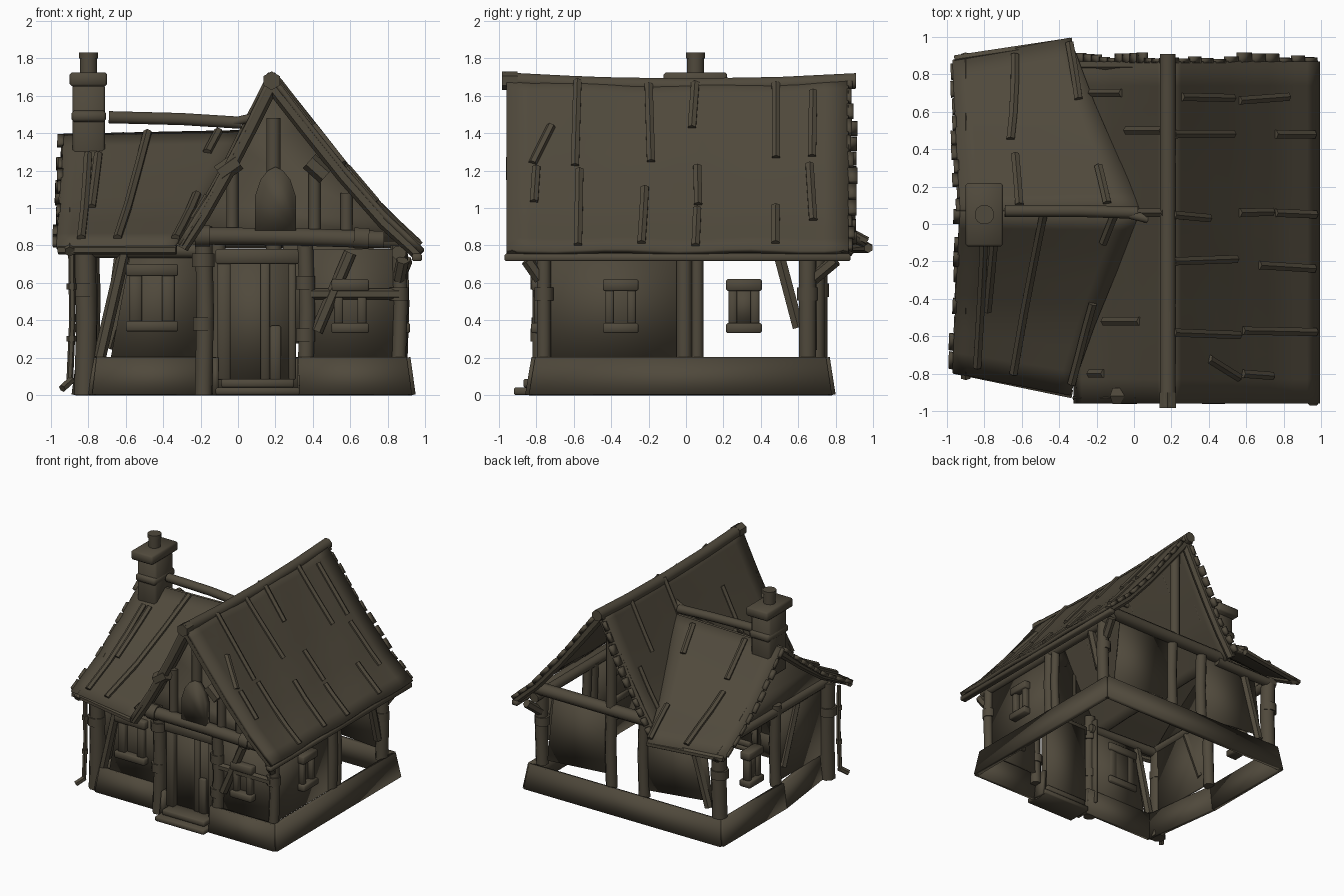
import bpy, bmesh, math, random
from mathutils import Vector

if "Cube" in bpy.data.objects:
    bpy.data.objects.remove(bpy.data.objects["Cube"])

random.seed(4)
mat = bpy.data.materials.new("weathered_wood")
mat.diffuse_color = (0.08, 0.067, 0.045, 1)
mat.use_nodes = True
mat.node_tree.nodes["Principled BSDF"].inputs["Base Color"].default_value = mat.diffuse_color


def finish(name, bm, angle=40):
    bmesh.ops.recalc_face_normals(bm, faces=bm.faces)
    me = bpy.data.meshes.new(name)
    bm.to_mesh(me)
    bm.free()
    for p in me.polygons:
        p.use_smooth = True
    me.set_sharp_from_angle(angle=math.radians(angle))
    me.materials.append(mat)
    ob = bpy.data.objects.new(name, me)
    bpy.context.collection.objects.link(ob)
    return ob


def thicken(ob, th):
    m = ob.modifiers.new("thickness", 'SOLIDIFY')
    m.thickness = th
    m.offset = 0


def log(name, pts, r, n=8):
    pts = [Vector(p) for p in pts]
    d = (pts[-1] - pts[0]).normalized()
    u = d.cross(Vector((0, 0, 1)) if abs(d.z) < 0.9 else Vector((1, 0, 0))).normalized()
    v = d.cross(u)
    bm = bmesh.new()
    rings = []
    for p in pts:
        rings.append([bm.verts.new(p + r * (u * math.cos(a) + v * math.sin(a)))
                      for a in (math.tau * (i + .5) / n for i in range(n))])
    for a, b in zip(rings, rings[1:]):
        for i in range(n):
            bm.faces.new((a[i], a[(i + 1) % n], b[(i + 1) % n], b[i]))
    bm.faces.new(rings[0])
    bm.faces.new(rings[-1])
    return finish(name, bm, 50)


def box(name, x0, x1, y0, y1, z0, z1, bev=.008):
    bm = bmesh.new()
    bmesh.ops.create_cube(bm, size=1)
    for w in bm.verts:
        w.co = ((x0 + x1) / 2 + w.co.x * (x1 - x0), (y0 + y1) / 2 + w.co.y * (y1 - y0),
                (z0 + z1) / 2 + w.co.z * (z1 - z0))
    bmesh.ops.bevel(bm, geom=bm.edges[:], offset=bev, segments=1, affect='EDGES')
    return finish(name, bm, 50)


def panel(name, pts, th=.02):
    bm = bmesh.new()
    bm.faces.new([bm.verts.new(p) for p in pts])
    thicken(finish(name, bm), th)


def sheet(name, fn, patches, th=.03):
    bm = bmesh.new()
    for u0, u1, v0, v1, nu, nv in patches:
        g = [[bm.verts.new(fn(u0 + (u1 - u0) * i / nu, v0 + (v1 - v0) * j / nv))
              for j in range(nv + 1)] for i in range(nu + 1)]
        for i in range(nu):
            for j in range(nv):
                bm.faces.new((g[i][j], g[i + 1][j], g[i + 1][j + 1], g[i][j + 1]))
    thicken(finish(name, bm), th)


def at(P, t):
    k = min(max(int(t * (len(P) - 1)), 0), len(P) - 2)
    f = t * (len(P) - 1) - k
    return [a + (b - a) * f for a, b in zip(P[k], P[k + 1])]


# roof profiles: main (x,z) right and left, wing (y,z) front and back
PR = [(.18, 1.68), (.36, 1.45), (.56, 1.2), (.78, .95), (.985, .765)]
PL = [(.18, 1.68), (.02, 1.36), (-.14, 1.06), (-.31, .8)]
WF = [(.07, 1.385), (-.2, 1.18), (-.5, .97), (-.85, .79)]
WB = [(.07, 1.385), (.32, 1.18), (.6, .97), (.93, .79)]


def main(P):
    def f(t, y):
        x, z = at(P, t)
        return Vector((x, y, z + .03 * y * y * (1 - t) + .006 * math.sin(9 * y + 5 * t)))
    return f


def wing(P, sgn):
    def f(t, s):
        y, z = at(P, t)
        xl, xr = -.93 - .04 * t, .05 - .39 * t
        return Vector((xl + (xr - xl) * s, y + sgn * t * .06 * (2 * s - 1), z + .02 * s * (1 - t)))
    return f


def ragged(e0, step, lo, hi, n):
    out = []
    for i in range(n):
        a = i / n
        out.append((a, a + .8 / n, e0, e0 + step * random.uniform(lo, hi), 1, 1))
    return out


# main and wing roof sheets with ragged shingle ends
MR, ML, FW, BW = main(PR), main(PL), wing(WF, -1), wing(WB, 1)
for nm, fn in (("main_roof_right", MR), ("main_roof_left", ML)):
    sheet(nm, fn, [(0, 1, -.96, .87, 12, 14)] + ragged(.86, 1, .02, .06, 12))
for nm, fn in (("wing_roof_front", FW), ("wing_roof_back", BW)):
    sheet(nm, fn, [(0, 1, 0, 1, 9, 8)] + ragged(0.01, -1, .01, .05, 10))

# ridge logs
log("main_ridge", [(.18, y, 1.65 + .035 * y * y) for y in (-.97, -.5, 0, .5, .91)], .045)
log("wing_ridge", [(-.69, .07, 1.485), (-.3, .07, 1.475), (.02, .06, 1.455)], .035)
log("wing_ridge_tail", [(-.02, .05, 1.46), (.15, .01, 1.5)], .025)

# battens lying on the roofs
UP = Vector((0, 0, .02))


def batten(name, fn, v, t0, t1, r=.025, dv=0):
    log(name, [fn(t0 + (t1 - t0) * k / 3, v + dv * k / 3) + UP for k in range(4)], r, 6)


for y, t0, t1 in ((-.58, .04, .5), (-.57, .52, .98), (-.2, .04, .48), (-.22, .62, .97), (.05, .04, .3),
                  (.06, .5, .7), (.06, .72, .98), (.48, .04, .46), (.48, .72, .97), (.68, .1, .46),
                  (.66, .5, .8), (-.8, .52, .7)):
    batten("main_batten_right", MR, y, t0, t1, dv=random.uniform(-.02, .02))
batten("main_batten_slanted", MR, -.72, .3, .5, dv=-.1)
for y, t0, t1 in ((.7, .5, .85), (.5, .05, .45), (-.52, .3, .7), (-.8, .7, .85), (.06, .03, .3)):
    batten("main_batten_left", ML, y, t0, t1)
for s, t0, t1, dv in ((.15, .2, .95, .05), (.21, .2, .65, .02), (.46, .02, .95, .04), (.85, .02, .2, 0),
                      (.93, .55, .95, .05)):
    batten("wing_batten_front", FW, s, t0, t1, dv=dv)
for s, t0, t1, dv in ((.33, .04, .4, .04), (.36, .5, .97, .16), (.82, .05, .3, .04), (.9, .7, .98, .08)):
    batten("wing_batten_back", BW, s, t0, t1, dv=dv)

# eave boards
box("eave_board_right", .93, .985, -.97, .88, .715, .755)
log("eave_pole_front", [(-.96, -.78, .775), (-.33, -.91, .775)], .025, 6)
log("eave_pole_back", [(-.96, .88, .785), (-.33, .975, .785)], .025, 6)

# barge boards on both gables, with collars
for y in (-.93, .84):
    for P in (PR, PL):
        log("barge_board", [(at(P, t)[0], y, at(P, t)[1] - .03) for t in (0, .25, .5, .75, .98)], .035, 6)
for a, b in (((-.1, 1.18), (.0, 1.25)), ((.38, 1.25), (.47, 1.17))):
    log("barge_collar", [(a[0], -.92, a[1]), (b[0], -.92, b[1])], .05, 6)
log("finial", [(.18, -.985, 1.68), (.18, -.9, 1.68)], .05, 6)
for p in (WF, WB):
    log("wing_barge", [(-.9, at(p, t)[0], at(p, t)[1] - .04) for t in (0, .33, .66, .97)], .03, 6)

# chimney
box("chimney_shaft", -.885, -.71, -.06, .17, 1.15, 1.66, .015)
box("chimney_course", -.89, -.705, -.08, .19, 1.46, 1.52, .015)
box("chimney_cap", -.9, -.7, -.12, .22, 1.65, 1.725, .012)
log("chimney_pot", [(-.8, .05, 1.7), (-.8, .05, 1.82)], .047, 12)
log("chimney_pot_rim", [(-.8, .05, 1.8), (-.8, .05, 1.83)], .053, 12)

# stone plinth, slightly battered
ring = [(.33, -.84), (.93, -.84), (.93, .78), (-.87, .78), (-.87, -.05), (-.78, -.74), (-.12, -.74)]
for (ax, ay), (bx, by) in zip(ring, ring[1:]):
    panel("plinth", [(ax, ay, 0), (bx, by, 0), (bx * .97, by * .96, .2), (ax * .97, ay * .96, .2)], .04)
for x in (-.12, .33):
    panel("plinth_return", [(x, -.72, 0), (x, -.84, 0), (x, -.81, .2), (x, -.7, .2)], .03)

# door, frame and steps
box("lower_step", -.12, .33, -.92, -.7, 0, .04)
box("upper_step", -.09, .3, -.87, -.7, .04, .085)
panel("door_leaf", [(-.1, -.73, .08), (.3, -.72, .08), (.3, -.72, .74), (-.1, -.73, .74)])
box("door_plank", .17, .23, -.76, -.72, .08, .37)
box("door_plank_tall", .12, .17, -.755, -.72, .08, .72)
box("door_jamb_left", -.11, -.04, -.79, -.72, .08, .74)
box("door_jamb_right", .27, .31, -.78, -.72, .08, .74)
box("door_lintel", -.12, .33, -.8, -.72, .7, .78)

# posts (x, y, radius, bottom, top) and their collars
for x, y, r, z0, z1 in ((-.82, -.68, .06, 0, .8), (-.185, -.77, .05, 0, .9), (.36, -.78, .045, .1, .8),
                        (.86, -.76, .04, .18, .8), (.86, -.01, .045, .18, .76), (.86, .06, .035, .18, .76),
                        (.86, .65, .05, .18, .8), (.19, .7, .045, .18, .85), (-.11, .7, .045, .18, .85),
                        (-.8, .7, .06, .18, .82), (-.8, -.03, .045, .18, .85)):
    log("post", [(x, y, z0), (x + .01, y, (z0 + z1) / 2), (x, y, z1)], r)
for x, y, r, z in ((-.82, -.68, .07, .56), (-.185, -.77, .06, .38), (-.185, -.77, .065, .72), (.36, -.78, .055, .32),
                   (.86, -.76, .055, .54), (.86, .65, .06, .54), (-.8, .7, .07, .56), (.36, -.78, .055, .6)):
    log("post_collar", [(x, y, z - .035), (x, y, z + .035)], r)

# horizontal beams and braces
log("front_beam", [(-.2, -.83, .85), (.3, -.83, .845), (.78, -.83, .83)], .05)
log("front_beam_left_end", [(-.23, -.83, .85), (-.15, -.83, .85)], .06)
log("front_beam_right_end", [(.62, -.83, .84), (.7, -.83, .835)], .06)
log("back_beam", [(.86, .72, .83), (-.3, .72, .83)], .05)
log("wing_back_beam", [(-.25, .72, .79), (-.84, .72, .79)], .04)
log("wing_front_beam", [(-.86, -.68, .77), (-.15, -.72, .77)], .04)
log("right_plate", [(.86, -.83, .76), (.86, .76, .76)], .04)
log("left_plate", [(-.8, -.7, .79), (-.8, .74, .79)], .04)
for a, b in (((-.74, -.7, .2), (-.61, -.7, .76)), ((.42, -.79, .34), (.6, -.79, .76)), ((.86, .6, .36), (.86, .5, .74)),
             ((.86, .68, .62), (.9, .8, .72)), ((.86, -.78, .62), (.88, -.85, .72)),
             ((-.7, .7, .25), (-.55, .7, .76)), ((-.8, -.12, .3), (-.8, -.3, .76))):
    log("brace", [a, b], .034, 6)
log("bay_rail", [(.38, -.79, .54), (.86, -.79, .54)], .03, 6)


# window frames: lintel, sill, two jambs; along x or along y
def window(name, c, half, z0, z1, plane, axis):
    def part(nm, a0, a1, q0, q1, d):
        if axis == 'x':
            box(nm, a0, a1, plane - d, plane + d, q0, q1)
        else:
            box(nm, plane - d, plane + d, a0, a1, q0, q1)
    part(name + "_lintel", c - half, c + half, z1 - .065, z1, .045)
    part(name + "_sill", c - half, c + half, z0, z0 + .055, .05)
    for s in (-1, 1):
        m = c + s * half * .62
        part(name + "_jamb", m - half * .24, m + half * .24, z0 + .04, z1 - .05, .03)


window("front_left_window", -.46, .14, .34, .7, -.72, 'x')
window("front_right_window", .6, .1, .33, .62, -.78, 'x')
window("right_window", -.35, .095, .33, .62, .87, 'y')
window("left_window", .31, .095, .33, .62, -.82, 'y')
panel("left_window_shutter", [(-.82, .23, .37), (-.82, .39, .37), (-.82, .39, .58), (-.82, .23, .58)])

# wall panels, left partly open as in the frame
panel("wall_left", [(-.79, -.66, .2), (-.79, -.04, .2), (-.79, -.04, .8), (-.79, -.66, .8)])
panel("wall_front_left", [(-.68, -.7, .2), (-.2, -.71, .2), (-.2, -.71, .78), (-.57, -.7, .78)])
panel("wall_front_left_side", [(-.185, -.68, .1), (-.185, -.77, .1), (-.185, -.77, .85), (-.185, -.68, .85)])
panel("wall_back_right", [(.78, .69, .24), (.24, .69, .28), (.24, .69, .82), (.72, .69, .82)])
panel("wall_back_left", [(-.14, .69, .24), (-.72, .69, .3), (-.66, .69, .76), (-.14, .69, .8)])
panel("wall_front_right", [(.36, -.76, .18), (.85, -.76, .18), (.85, -.76, .78), (.36, -.76, .78)])
panel("wall_right", [(.85, -.75, .18), (.85, -.02, .18), (.85, -.02, .76), (.85, -.75, .76)])
panel("wing_gable_wall", [(-.79, -.66, .8), (-.79, .7, .8), (-.79, .55, .97), (-.79, .07, 1.34), (-.79, -.45, .97)])

# front gable wall with timbers and pointed window
panel("front_gable_wall", [(-.27, -.78, .82), (.9, -.78, .82), (.76, -.78, .94), (.55, -.78, 1.18),
                           (.35, -.78, 1.43), (.18, -.78, 1.65), (.01, -.78, 1.31), (-.14, -.78, 1.03)])
log("gable_king_post", [(.19, -.81, .9), (.19, -.81, 1.48)], .04)
for x, z in ((-.03, 1.24), (.41, 1.24), (.58, 1.08)):
    log("gable_stud", [(x, -.8, .86), (x, -.8, z)], .035)
arch = [(.09, .88), (.09, 1.06), (.12, 1.15), (.16, 1.2), (.2, 1.22), (.24, 1.2), (.28, 1.15), (.31, 1.06), (.31, .88)]
panel("gable_window", [(x, -.84, z) for x, z in arch], .05)
log("back_king_post", [(.18, .72, .85), (.18, .72, 1.6)], .04)

# drain pipe on the left corner
log("drain_pipe", [(-.9, -.73, .06), (-.885, -.73, .4), (-.89, -.73, .76)], .018, 6)
log("drain_outlet", [(-.89, -.73, .08), (-.94, -.78, .035)], .022, 6)
for z in (.3, .58):
    log("drain_clip", [(-.89, -.73, z - .015), (-.89, -.73, z + .015)], .026, 6)
